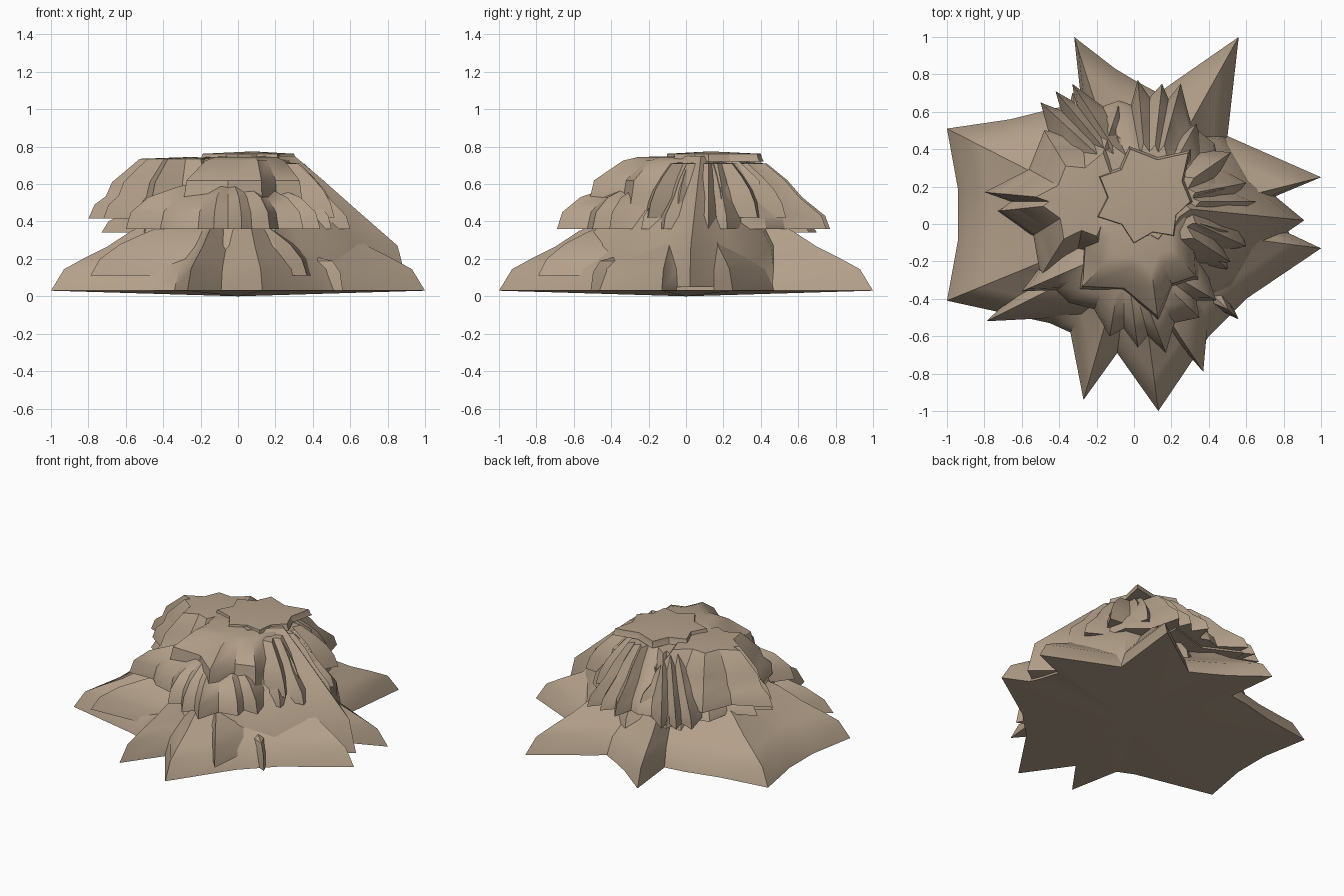
import bpy, bmesh, math, random

if "Cube" in bpy.data.objects:
    bpy.data.objects.remove(bpy.data.objects["Cube"])

random.seed(4)
stone = bpy.data.materials.new("tan_stone")
stone.diffuse_color = (0.45, 0.35, 0.255, 1)
stone.use_nodes = True
stone.node_tree.nodes["Principled BSDF"].inputs["Base Color"].default_value = stone.diffuse_color


def with_valleys(tips, centre, depth):
    """Sort tips around the centre and put a notch between each pair."""
    cx, cy = centre
    tips = sorted(tips, key=lambda p: math.atan2(p[1] - cy, p[0] - cx))
    out = []
    for a, b in zip(tips, tips[1:] + tips[:1]):
        mx, my = (a[0] + b[0]) / 2, (a[1] + b[1]) / 2
        out += [a, (cx + (mx - cx) * depth, cy + (my - cy) * depth)]
    return out


def rock(name, outline, centre, profile, top, bottom, smooth=32):
    """Jagged outline lofted through (scale, z) rings, closed by two poles."""
    cx, cy = centre
    outline = sorted(outline, key=lambda p: math.atan2(p[1] - cy, p[0] - cx))
    bm = bmesh.new()
    rings = [[bm.verts.new((cx + (x - cx) * s, cy + (y - cy) * s, z))
              for x, y in outline] for s, z in profile]
    n = len(outline)
    lo, hi = bm.verts.new((cx, cy, bottom)), bm.verts.new((cx, cy, top))
    for i in range(n):
        j = (i + 1) % n
        for a, b in zip(rings, rings[1:]):
            bm.faces.new((a[i], a[j], b[j], b[i]))
        bm.faces.new((rings[0][j], rings[0][i], lo))
        bm.faces.new((rings[-1][i], rings[-1][j], hi))
    bmesh.ops.recalc_face_normals(bm, faces=bm.faces)
    me = bpy.data.meshes.new(name)
    bm.to_mesh(me)
    bm.free()
    me.materials.append(stone)
    ob = bpy.data.objects.new(name, me)
    bpy.context.collection.objects.link(ob)
    bpy.ops.object.select_all(action='DESELECT')
    ob.select_set(True)
    bpy.context.view_layer.objects.active = ob
    bpy.ops.object.shade_smooth_by_angle(angle=math.radians(smooth))
    return ob


# Broad ground slab with long spurs
base = [(-1, .51), (-.66, .56), (-.42, .62), (-.28, .64), (-.32, 1), (-.1, .83),
        (0, .77), (.13, .7), (.2, .75), (.56, 1), (.5, .47), (1, .25),
        (.76, .15), (.8, .02), (.83, -.05), (1, -.13), (.6, -.4), (.4, -.6),
        (.13, -1), (-.09, -.69), (-.27, -.94), (-.34, -.58), (-.45, -.53),
        (-1, -.41), (-.94, -.08), (-.94, .18)]
rock("base_slab", base, (0, 0),
     [(1, .03), (.93, .145), (.82, .205), (.7, .265), (.57, .35), (.4, .42)],
     .45, 0, 40)

# Tall central dome with a ridge running down the right side
c = (.1, .1)
rock("central_dome", with_valleys(
    [(.91, .02), (.54, -.35), (.22, -.62), (-.12, -.55), (-.45, -.32),
     (-.47, .1), (-.32, .5), (.05, .63), (.48, .48)], c, .92), c,
     [(1, .05), (.93, .27), (.62, .49), (.44, .62), (.25, .75)], .755, .05, 40)

# Low front ledge with left and right points
c = (-.05, -.15)
rock("low_front_ledge",
     [(-.79, -.52), (-.4, -.5), (-.1, -.52), (.18, -.57), (.37, -.79),
      (.4, -.46), (.46, -.2), (.3, .2), (-.4, .2), (-.5, -.25)], c,
     [(1, .11), (.93, .2), (.78, .28), (.6, .34), (.4, .4)], .42, .11)

# Small fin at the front right corner
rock("corner_fin", [(.56, -.51), (.38, -.43), (.3, -.25), (.48, -.34)],
     (.42, -.38), [(1, .03), (.9, .13), (.6, .19)], .21, .03)

# Left shelf under the upper tier
c = (-.2, .12)
rock("left_shelf", with_valleys(
    [(-.73, .07), (-.7, .2), (-.5, .45), (-.33, .7), (.2, .66), (.4, 0),
     (-.1, -.35), (-.5, -.28)], c, .82), c,
     [(1, .34), (.93, .4), (.65, .48)], .5, .35)

# Back tier of jagged points
c = (.08, .12)
rock("back_tier", with_valleys(
    [(-.5, .65), (-.42, .71), (-.33, .75), (-.08, .66), (.02, .77),
     (.15, .75), (.25, .75), (.43, .43), (.6, .22), (.65, .12), (.6, -.12),
     (.5, -.24), (-.3, -.3), (-.48, .1)], c, .87), c,
     [(1, .36), (.96, .43), (.77, .53), (.65, .62), (.48, .71)], .73, .36)

# Front tier
c = (-.05, -.12)
rock("front_tier", with_valleys(
    [(-.6, -.36), (-.35, -.42), (-.13, -.6), (.02, -.66), (.17, -.69),
     (.35, -.5), (.44, -.41), (.4, .1), (-.3, .2)], c, .86), c,
     [(1, .36), (.95, .45), (.78, .53), (.5, .585), (.3, .61)], .62, .37)

# Rounded bulge leaning over the front
c = (.06, .02)
rock("front_bulge", with_valleys(
    [(.13, -.53), (-.3, -.36), (-.4, .05), (-.1, .5), (.32, .42), (.42, .12),
     (.35, -.3)], c, .84), c,
     [(1, .46), (.96, .55), (.93, .62), (.65, .725), (.5, .745)], .75, .46)

# Narrow upright blades around the flanks
c = (.08, .08)
blades = []
for i in range(12):
    a = math.radians(-95 + 19 * i + random.uniform(-6, 6))
    r = random.uniform(.44, .54)
    blades.append((c[0] + r * math.cos(a), c[1] + r * math.sin(a)))
blades += [(-.35, .25), (-.35, -.1), (-.2, -.3)]
rock("flank_blades", with_valleys(blades, c, .84), c,
     [(1, .42), (.95, .5), (.86, .57), (.72, .64), (.55, .71)], .73, .43)

# Upper left star shaped tier
c = (-.25, .12)
rock("upper_left_tier", with_valleys(
    [(-.8, .17), (-.72, .07), (-.5, -.28), (-.15, -.25), (.1, 0), (.2, .35),
     (-.08, .64), (-.48, .5)], c, .8), c,
     [(1, .415), (.94, .49), (.83, .535), (.77, .61), (.5, .735)], .745, .42)

# Flat star shaped cap
c = (.08, .13)
rock("top_cap", with_valleys(
    [(-.02, .4), (.29, .38), (.3, .12), (.21, -.06), (0, -.1), (-.19, .04),
     (-.18, .25)], c, .82), c,
     [(1.06, .72), (1.02, .74), (1, .762)], .775, .72, 20)
